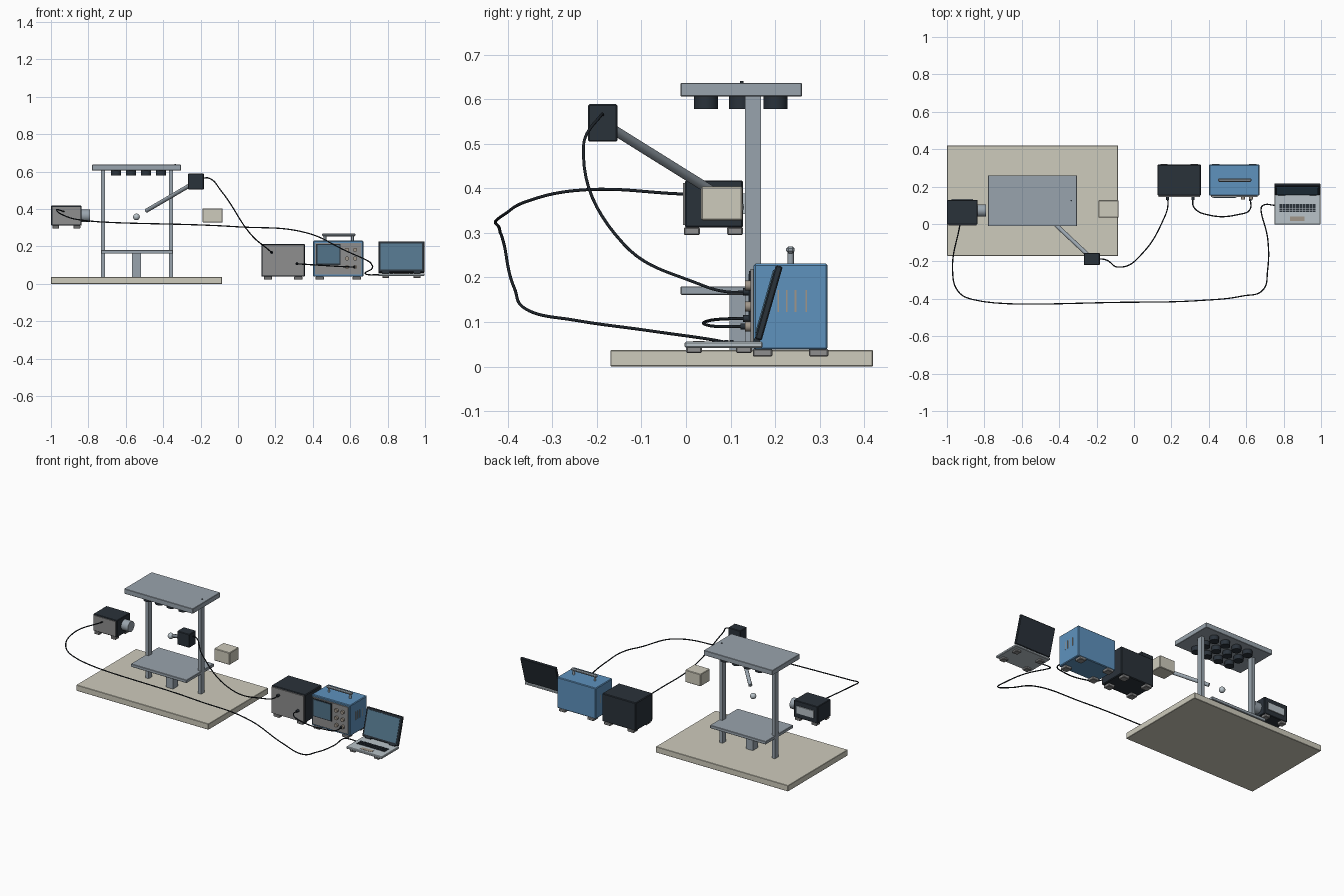
import bpy, bmesh, math
from mathutils import Vector


def material(name, r, g, b):
    lin = [(c / 255 / 12.92 if c < 10 else ((c / 255 + 0.055) / 1.055) ** 2.4) for c in (r, g, b)]
    m = bpy.data.materials.new(name)
    m.diffuse_color = (*lin, 1)
    return m


BEIGE = material("beige", 206, 203, 188)
STEEL = material("steel", 153, 164, 173)
DARK = material("charcoal", 42, 50, 58)
GREY = material("panel grey", 142, 142, 142)
BLUE = material("case blue", 94, 146, 190)
SCREEN = material("screen blue", 82, 116, 138)
PALE = material("pale grey", 184, 194, 200)
TAN = material("tan", 160, 150, 138)
CABLE = material("cable black", 28, 34, 40)


def finish(name, bm, mat, smooth=False):
    me = bpy.data.meshes.new(name)
    bm.to_mesh(me)
    bm.free()
    me.materials.append(mat)
    ob = bpy.data.objects.new(name, me)
    bpy.context.collection.objects.link(ob)
    if smooth:
        bpy.context.view_layer.objects.active = ob
        ob.select_set(True)
        bpy.ops.object.shade_smooth_by_angle(angle=math.radians(35))
        ob.select_set(False)
    return ob


def box(name, x, y, z, mat, bevel=0.0):
    """Box from (min, max) pairs on each axis."""
    bm = bmesh.new()
    bmesh.ops.create_cube(bm, size=1)
    for v in bm.verts:
        v.co = [(a + b) / 2 + c * (b - a) for c, (a, b) in zip(v.co, (x, y, z))]
    if bevel:
        bmesh.ops.bevel(bm, geom=bm.edges[:], offset=bevel, segments=1, affect='EDGES')
    return finish(name, bm, mat)


def rod(name, a, b, r, mat, sides=24):
    """Cylinder between two points."""
    a, b = Vector(a), Vector(b)
    bm = bmesh.new()
    bmesh.ops.create_cone(bm, cap_ends=True, segments=sides, radius1=r, radius2=r, depth=(b - a).length)
    rot = (b - a).to_track_quat('Z', 'Y').to_matrix()
    for v in bm.verts:
        v.co = rot @ v.co + (a + b) / 2
    return finish(name, bm, mat, True)


def cable(name, points, r=0.0034):
    cu = bpy.data.curves.new(name, 'CURVE')
    cu.dimensions = '3D'
    cu.bevel_depth, cu.bevel_resolution, cu.resolution_u = r, 2, 10
    cu.use_fill_caps = True
    sp = cu.splines.new('BEZIER')
    sp.bezier_points.add(len(points) - 1)
    for bp, p in zip(sp.bezier_points, points):
        bp.co = p
        bp.handle_left_type = bp.handle_right_type = 'AUTO'
    cu.materials.append(CABLE)
    bpy.context.collection.objects.link(bpy.data.objects.new(name, cu))


def feet(name, xs, ys, z, size, mat=GREY):
    for x in xs:
        for y in ys:
            box(name, (x - size / 2, x + size / 2), (y - size / 2, y + size / 2), z, mat, 0.003)


# Bench and stand
box("base_board", (-1, -0.085), (-0.17, 0.42), (0, 0.037), BEIGE, 0.002)
for x in (-0.722, -0.359):
    box("column", (x - 0.011, x + 0.011), (0.133, 0.168), (0.037, 0.606), STEEL)
box("top_plate", (-0.78, -0.305), (-0.012, 0.26), (0.606, 0.637), STEEL, 0.002)
rod("plate_pin", (-0.335, 0.125, 0.635), (-0.335, 0.125, 0.641), 0.004, DARK, 12)
box("shelf", (-0.733, -0.348), (-0.012, 0.26), (0.161, 0.18), STEEL, 0.002)
box("shelf_pedestal", (-0.567, -0.519), (0.098, 0.15), (0.037, 0.161), STEEL)

# Lamps under the top plate
for x in (-0.652, -0.572, -0.492, -0.412):
    for y in (0.045, 0.123, 0.201):
        rod("lamp", (x, y, 0.578), (x, y, 0.608), 0.027, DARK)

# Sample ball, sample block, and the probe aimed at the ball
bm = bmesh.new()
bmesh.ops.create_uvsphere(bm, u_segments=24, v_segments=14, radius=0.018)
ball = finish("sample_ball", bm, PALE, True)
ball.location = (-0.543, 0.112, 0.358)
box("sample_block", (-0.19, -0.082), (0.034, 0.127), (0.328, 0.404), BEIGE, 0.003)
box("probe_head", (-0.268, -0.183), (-0.22, -0.154), (0.505, 0.589), DARK, 0.003)
rod("probe_arm", (-0.235, -0.176, 0.54), (-0.49, 0.063, 0.391), 0.011, STEEL)

# Camera
box("camera_body", (-1, -0.836), (-0.002, 0.128), (0.312, 0.418), DARK, 0.003)
box("camera_front_panel", (-0.993, -0.843), (-0.007, 0), (0.318, 0.412), GREY)
box("camera_back_panel", (-0.975, -0.86), (0.125, 0.134), (0.343, 0.388), PALE)
rod("camera_lens", (-0.84, 0.072, 0.365), (-0.79, 0.072, 0.365), 0.033, STEEL, 32)
feet("camera_foot", (-0.975, -0.861), (0.013, 0.11), (0.295, 0.313), 0.036)

# Power unit
box("power_unit_case", (0.125, 0.358), (0.152, 0.318), (0.038, 0.213), DARK, 0.004)
box("power_unit_panel", (0.131, 0.352), (0.145, 0.153), (0.044, 0.207), GREY)
feet("power_unit_foot", (0.16, 0.322), (0.172, 0.298), (0.022, 0.04), 0.044)
for x, z in ((0.18, 0.168), (0.315, 0.108)):
    rod("power_socket", (x, 0.128, z), (x, 0.15, z), 0.008, DARK, 16)

# Signal scope
box("scope_case", (0.402, 0.67), (0.152, 0.318), (0.038, 0.231), BLUE, 0.004)
box("scope_panel", (0.413, 0.659), (0.145, 0.153), (0.05, 0.219), GREY)
box("scope_bezel", (0.418, 0.549), (0.142, 0.146), (0.102, 0.214), DARK)
box("scope_screen", (0.424, 0.543), (0.14, 0.143), (0.108, 0.208), SCREEN)
feet("scope_foot", (0.437, 0.635), (0.172, 0.298), (0.022, 0.04), 0.044)
for x in (0.583, 0.626):
    for z in (0.182, 0.135, 0.09):
        rod("scope_knob", (x, 0.132, z), (x, 0.147, z), 0.011, TAN, 16)
rod("scope_socket", (0.622, 0.122, 0.09), (0.622, 0.14, 0.09), 0.007, DARK, 16)
for x in (0.405, 0.667):
    for y in (0.207, 0.226, 0.246, 0.27):
        box("vent_slit", (x - 0.005, x + 0.005), (y - 0.002, y + 0.002), (0.122, 0.172), TAN)
for x in (0.465, 0.612):
    rod("handle_post", (x, 0.235, 0.228), (x, 0.235, 0.262), 0.007, STEEL, 16)
box("handle_grip", (0.45, 0.628), (0.225, 0.244), (0.254, 0.27), STEEL, 0.005)

# Laptop
box("laptop_base", (0.75, 0.997), (-0.003, 0.172), (0.042, 0.056), PALE, 0.003)
feet("laptop_foot", (0.79, 0.957), (0.018, 0.13), (0.03, 0.044), 0.036)
for row in range(4):
    for i in range(11):
        x, y = 0.777 + i * 0.0178, 0.063 + row * 0.0115
        box("key", (x, x + 0.015), (y, y + 0.009), (0.055, 0.059), DARK)
box("touchpad", (0.834, 0.912), (0.016, 0.041), (0.055, 0.0575), TAN)
lid = [box("laptop_lid", (0.75, 0.997), (-0.008, 0.008), (0, 0.173), DARK, 0.003),
       box("laptop_screen", (0.763, 0.984), (-0.011, -0.007), (0.014, 0.16), SCREEN)]
for part in lid:
    part.location = (0, 0.162, 0.06)
    part.rotation_euler.x = -math.radians(16)
for x in (0.79, 0.957):
    rod("laptop_hinge", (x - 0.02, 0.16, 0.06), (x + 0.02, 0.16, 0.06), 0.007, DARK, 16)

# Cables
cable("probe_cable", [(-0.19, -0.187, 0.565), (-0.155, -0.19, 0.565), (-0.09, -0.23, 0.497),
                      (0.06, -0.14, 0.275), (0.16, 0.03, 0.185), (0.18, 0.09, 0.168), (0.18, 0.145, 0.168)])
cable("camera_cable", [(-0.93, 0, 0.387), (-0.97, -0.25, 0.395), (-0.94, -0.36, 0.37), (-0.865, -0.403, 0.345),
                       (0, -0.418, 0.305), (0.37, -0.408, 0.272), (0.58, -0.385, 0.175), (0.69, -0.352, 0.125),
                       (0.714, -0.25, 0.104), (0.715, -0.08, 0.08), (0.68, 0.085, 0.055), (0.69, 0.1, 0.05),
                       (0.755, 0.1, 0.049)])
cable("signal_cable", [(0.315, 0.145, 0.108), (0.32, 0.09, 0.107), (0.40, 0.048, 0.102),
                       (0.565, 0.052, 0.092), (0.618, 0.075, 0.09), (0.622, 0.14, 0.09)])
